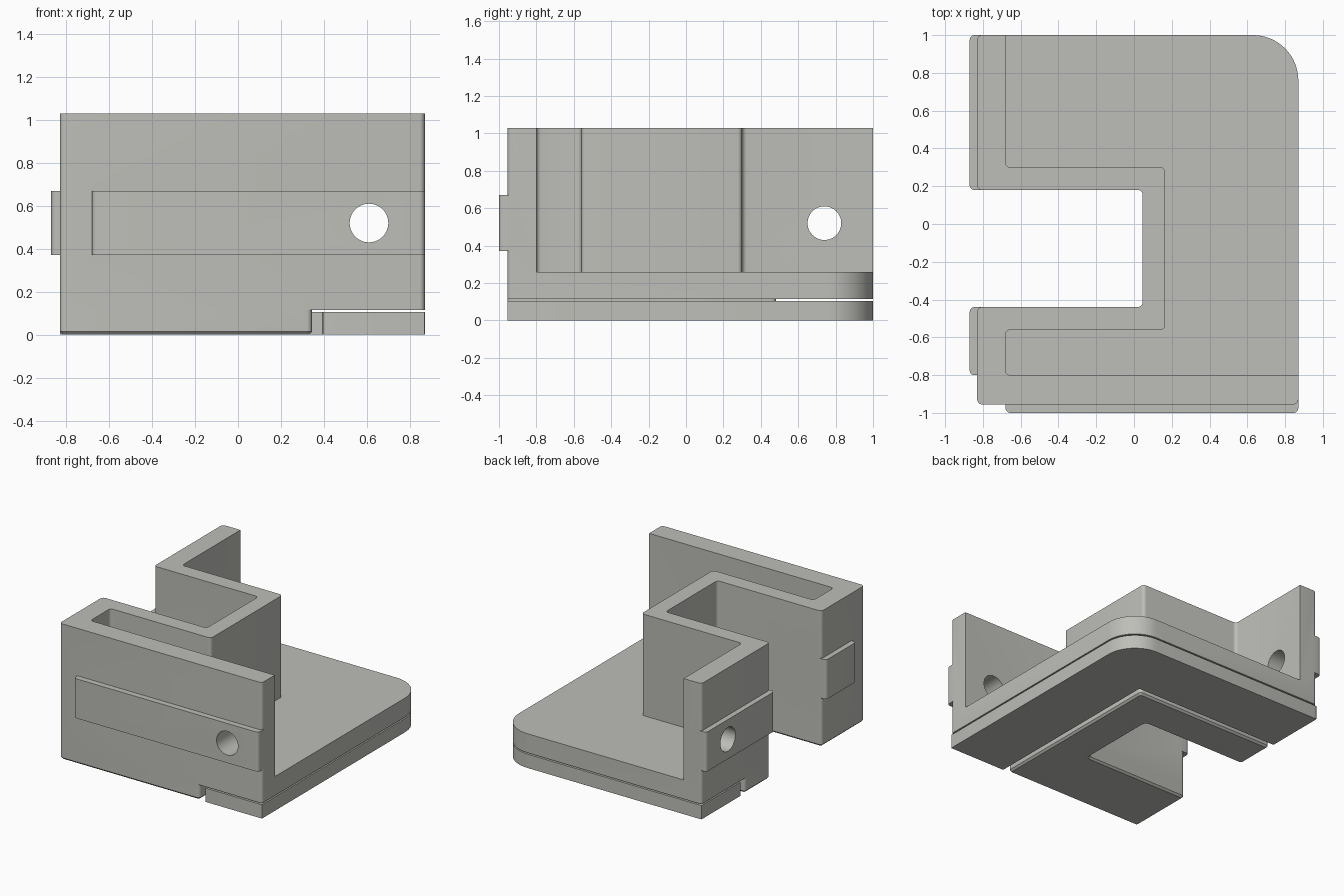
import bpy, bmesh, math
from mathutils import Vector

if "Cube" in bpy.data.objects:
    bpy.data.objects.remove(bpy.data.objects["Cube"])

grey = bpy.data.materials.new("warm_grey")
grey.diffuse_color = (0.515, 0.515, 0.485, 1)
grey.use_nodes = True
grey.node_tree.nodes["Principled BSDF"].inputs["Base Color"].default_value = grey.diffuse_color


def rounded(points, default):
    """Replace each corner (x, y[, radius]) of a polygon with an arc."""
    out, n = [], len(points)
    for i, p in enumerate(points):
        r = p[2] if len(p) > 2 else default
        c = Vector(p[:2])
        a = (Vector(points[i - 1][:2]) - c).normalized()
        b = (Vector(points[(i + 1) % n][:2]) - c).normalized()
        if r <= 0:
            out.append(c)
            continue
        centre = c + (a + b) * r          # all corners are square
        steps = 16 if r > 0.1 else 5
        for k in range(steps + 1):
            t = math.pi / 2 * k / steps
            out.append(centre - b * r * math.cos(t) - a * r * math.sin(t))
    return out


def prism(name, points, z0, z1, radius=0.025, chamfer=0):
    """Vertical extrusion of a rounded outline, optionally chamfered below."""
    bm = bmesh.new()
    verts = [bm.verts.new((p.x, p.y, z0)) for p in rounded(points, radius)]
    face = bm.faces.new(verts)
    top = bmesh.ops.extrude_face_region(bm, geom=[face])["geom"]
    for v in top:
        if isinstance(v, bmesh.types.BMVert):
            v.co.z = z1
    if chamfer:
        low = [e for e in bm.edges if all(abs(v.co.z - z0) < 1e-5 for v in e.verts)]
        bmesh.ops.bevel(bm, geom=low, offset=chamfer, segments=1, affect='EDGES')
    bmesh.ops.recalc_face_normals(bm, faces=bm.faces)
    mesh = bpy.data.meshes.new(name)
    bm.to_mesh(mesh)
    bm.free()
    ob = bpy.data.objects.new(name, mesh)
    bpy.context.collection.objects.link(ob)
    mesh.materials.append(grey)
    return ob


def box(x0, x1, y0, y1):
    return [(x0, y0), (x1, y0), (x1, y1), (x0, y1)]


def combine(target, tool, operation):
    """Apply a boolean and discard the tool object."""
    m = target.modifiers.new("bool", 'BOOLEAN')
    m.object, m.operation, m.solver = tool, operation, 'EXACT'
    bpy.context.view_layer.objects.active = target
    bpy.ops.object.modifier_apply(modifier=m.name)
    bpy.data.objects.remove(tool, do_unlink=True)


def smooth(ob):
    bpy.ops.object.select_all(action='DESELECT')
    ob.select_set(True)
    bpy.context.view_layer.objects.active = ob
    bpy.ops.object.shade_smooth_by_angle(angle=math.radians(30))


# Notch shared by body and foot
notch = [(-0.83, 0.18), (0.045, 0.18), (0.045, -0.44), (-0.83, -0.44)]

# Main body: C-shaped block
body = prism("bracket_body",
             [(-0.83, -0.955), (0.87, -0.955), (0.87, 1, 0.24), (-0.83, 1)] + notch,
             0.115, 1.03)

# Hollow above the floor, open to the right and back
hollow = prism("hollow_cutter",
               [(-0.68, -0.80), (1.2, -0.80), (1.2, 1.2), (-0.68, 1.2),
                (-0.68, 0.30), (0.165, 0.30), (0.165, -0.56), (-0.68, -0.56)],
               0.26, 1.3)
combine(body, hollow, 'DIFFERENCE')

# Foot under the notch side, chamfered at the bottom
foot = prism("foot", [(-0.83, -0.955), (0.345, -0.955), (0.345, 0.48), (-0.83, 0.48)] + notch,
             0, 0.115, chamfer=0.014)
combine(body, foot, 'UNION')

# Raised rails on the front and left faces
for outline in (box(-0.68, 0.87, -1.0, -0.90),
                box(-0.87, -0.78, -0.80, -0.44),
                box(-0.87, -0.78, 0.18, 1.0)):
    combine(body, prism("rail", outline, 0.37, 0.67), 'UNION')

# Bolt holes through the front and left walls
for loc, rot in (((0.61, -0.9, 0.52), (math.pi / 2, 0, 0)),
                 ((-0.77, 0.74, 0.52), (0, math.pi / 2, 0))):
    bpy.ops.mesh.primitive_cylinder_add(vertices=48, radius=0.09, depth=0.4,
                                        location=loc, rotation=rot)
    combine(body, bpy.context.object, 'DIFFERENCE')
smooth(body)

# Separate L-shaped base plate below a thin gap
plate = prism("base_plate",
              [(0.395, -0.955), (0.87, -0.955), (0.87, 1, 0.24),
               (-0.83, 1), (-0.83, 0.53), (0.395, 0.53)], 0, 0.105, radius=0.005)
smooth(plate)
